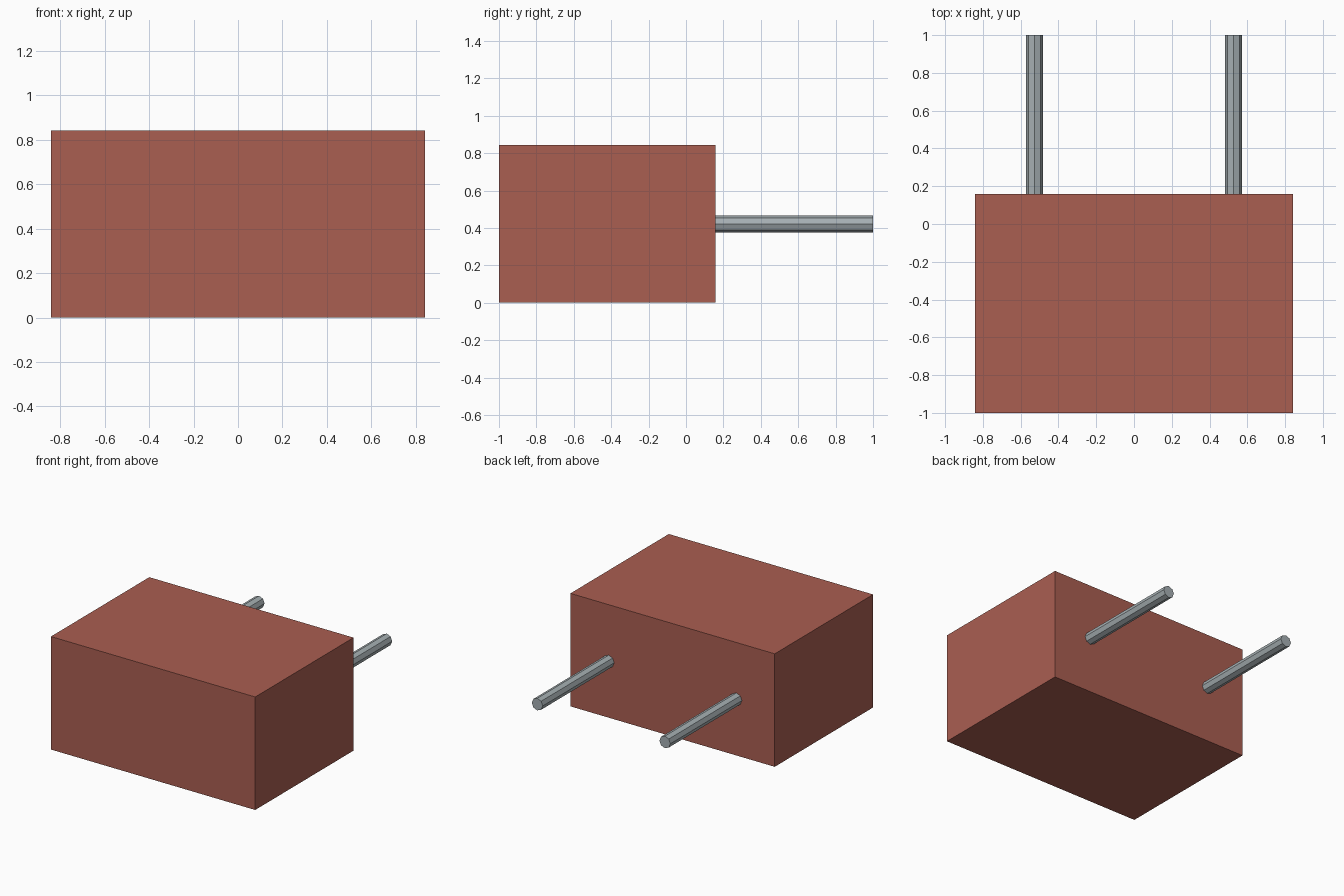
import bpy
from math import radians

cube = bpy.data.objects.get("Cube")
if cube:
    bpy.data.objects.remove(cube, do_unlink=True)


def make_material(name, rgb):
    mat = bpy.data.materials.new(name)
    mat.use_nodes = True
    mat.diffuse_color = (*rgb, 1)
    bsdf = next(n for n in mat.node_tree.nodes if n.type == 'BSDF_PRINCIPLED')
    bsdf.inputs["Base Color"].default_value = (*rgb, 1)
    return mat


red = make_material("brick_red", (0.40, 0.112, 0.083))
steel = make_material("steel_grey", (0.38, 0.43, 0.45))

UNIT = 2 / 19                      # body is 16 x 11 x 8 units, rods are 8 long
HEIGHT = 8 * UNIT
BACK = -1 + 11 * UNIT              # rear face of the body

# Solid rectangular body
bpy.ops.mesh.primitive_cube_add(size=1, location=(0, (BACK - 1) / 2, HEIGHT / 2))
body = bpy.context.object
body.name = "body"
body.scale = (16 * UNIT, 11 * UNIT, HEIGHT)
bpy.ops.object.transform_apply(location=False, rotation=False, scale=True)
body.data.materials.append(red)

# Pair of eight-sided rods out of the rear face
for side, name in ((1, "left_rod"), (-1, "right_rod")):
    bpy.ops.mesh.primitive_cylinder_add(
        vertices=8, radius=0.045, depth=1 - BACK,
        location=(side * 5 * UNIT, (1 + BACK) / 2, HEIGHT / 2),
        rotation=(radians(90), 0, 0))
    rod = bpy.context.object
    rod.name = name
    rod.data.materials.append(steel)
